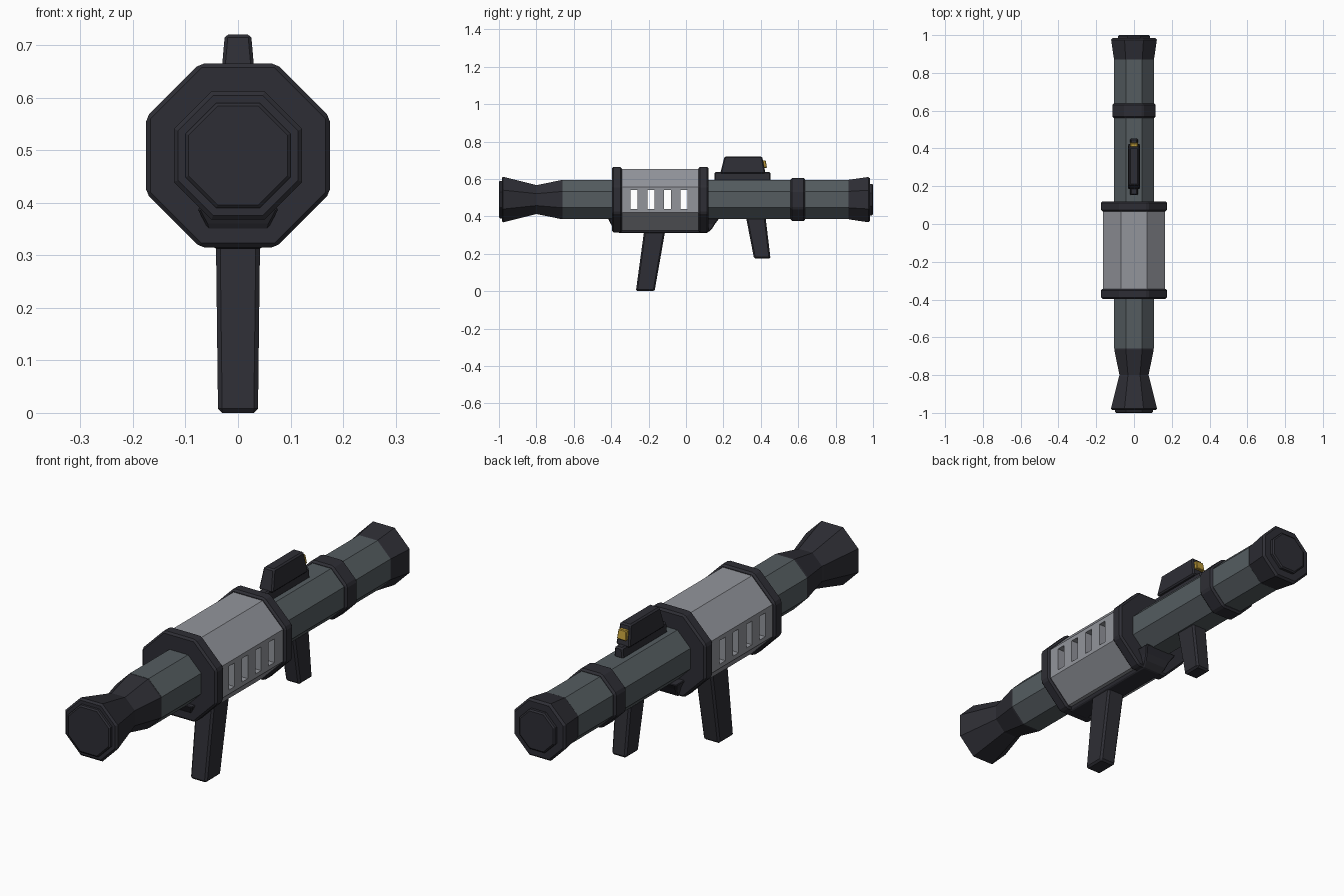
import bpy
import bmesh
from math import cos, sin, pi

cube = bpy.data.objects.get("Cube")
if cube:
    bpy.data.objects.remove(cube, do_unlink=True)

AXIS_Z = 0.49


def material(name, rgb):
    m = bpy.data.materials.new(name)
    m.use_nodes = True
    m.diffuse_color = (*rgb, 1)
    bsdf = next(n for n in m.node_tree.nodes if n.type == "BSDF_PRINCIPLED")
    bsdf.inputs["Base Color"].default_value = (*rgb, 1)
    return m


DARK = material("charcoal", (0.027, 0.027, 0.035))
SLATE = material("slate grey", (0.09, 0.108, 0.118))
LIGHT = material("light grey", (0.29, 0.30, 0.33))
GOLD = material("gold", (0.5, 0.32, 0.04))


def finish(name, bm, mat, bevel=0):
    bmesh.ops.recalc_face_normals(bm, faces=bm.faces)
    mesh = bpy.data.meshes.new(name)
    bm.to_mesh(mesh)
    bm.free()
    mesh.materials.append(mat)
    ob = bpy.data.objects.new(name, mesh)
    bpy.context.collection.objects.link(ob)
    if bevel:
        mod = ob.modifiers.new("Bevel", "BEVEL")
        mod.width = bevel
        mod.segments = 1
        mod.limit_method = "ANGLE"
    return ob


def loft(bm, rings):
    """Skin a list of equal-length point rings and cap both ends."""
    loops = [[bm.verts.new(p) for p in ring] for ring in rings]
    n = len(loops[0])
    for a, b in zip(loops, loops[1:]):
        for i in range(n):
            j = (i + 1) % n
            bm.faces.new((a[i], a[j], b[j], b[i]))
    bm.faces.new(loops[0])
    bm.faces.new(loops[-1])


def octagon(name, profile, mat, bevel=0):
    """Eight-sided body along y from (y, half width across flats) pairs."""
    bm = bmesh.new()
    angles = [(k + 0.5) * pi / 4 for k in range(8)]
    loft(bm, [[(r / cos(pi / 8) * cos(a), y, AXIS_Z + r / cos(pi / 8) * sin(a))
               for a in angles] for y, r in profile])
    return finish(name, bm, mat, bevel)


def block(name, levels, mat, bevel=0.006):
    """Tapered block from (z, y start, y end, half width) levels."""
    bm = bmesh.new()
    loft(bm, [[(-w, y0, z), (w, y0, z), (w, y1, z), (-w, y1, z)]
              for z, y0, y1, w in levels])
    return finish(name, bm, mat, bevel)


# Barrel and its fittings
octagon("front_tube", [(-0.66, 0.105), (-0.35, 0.105)], SLATE)
octagon("rear_tube", [(0.07, 0.105), (0.87, 0.105)], SLATE)
octagon("barrel_band", [(0.56, 0.115), (0.637, 0.115)], DARK, 0.008)
octagon("nozzle_neck", [(-0.80, 0.077), (-0.785, 0.08), (-0.668, 0.104),
                        (-0.65, 0.104)], DARK)
octagon("nozzle_bell", [(-0.985, 0.114), (-0.978, 0.122), (-0.81, 0.08),
                        (-0.79, 0.074)], DARK)
octagon("nozzle_cap", [(-1.0, 0.094), (-0.995, 0.10), (-0.97, 0.10)], DARK)
octagon("muzzle", [(0.863, 0.10), (0.872, 0.106), (0.975, 0.121),
                   (0.984, 0.113)], DARK)
octagon("muzzle_cap", [(0.97, 0.084), (0.995, 0.084), (1.0, 0.078)], DARK)

# Central housing with vent slots cut through it
housing = octagon("housing", [(-0.36, 0.164), (0.08, 0.164)], LIGHT)
bm = bmesh.new()
for k in range(4):
    made = bmesh.ops.create_cube(bm, size=1)["verts"]
    bmesh.ops.scale(bm, vec=(0.6, 0.038, 0.1), verts=made)
    bmesh.ops.translate(bm, vec=(0, -0.277 + k * 0.089, AXIS_Z), verts=made)
cutter = finish("vent_cutter", bm, LIGHT)
cutter.hide_render = True
cutter.hide_viewport = True
cutter.display_type = "WIRE"
cut = housing.modifiers.new("Vents", "BOOLEAN")
cut.operation = "DIFFERENCE"
cut.solver = "EXACT"
cut.object = cutter

for name, y in (("front_collar", -0.396), ("rear_collar", 0.067)):
    octagon(name, [(y, 0.175), (y + 0.053, 0.175)], DARK, 0.008)

# Grips and their mount
block("grip_mount", [(0.312, -0.36, 0.115, 0.045), (0.335, -0.385, 0.14, 0.055),
                     (0.36, -0.402, 0.155, 0.062), (0.39, -0.418, 0.178, 0.078)],
      DARK, 0.004)
block("main_grip", [(0.0, -0.268, -0.168, 0.038), (0.33, -0.223, -0.11, 0.042)], DARK, 0.008)
block("fore_grip", [(0.174, 0.364, 0.452, 0.034), (0.40, 0.32, 0.425, 0.037)], DARK, 0.008)

# Sight
block("sight_rail", [(0.59, 0.153, 0.452, 0.022), (0.637, 0.153, 0.452, 0.018)], DARK)
block("sight_body", [(0.63, 0.183, 0.425, 0.033), (0.72, 0.206, 0.407, 0.025)], DARK)
block("sight_lens", [(0.66, 0.40, 0.433, 0.022), (0.70, 0.40, 0.426, 0.019)], GOLD, 0.003)
